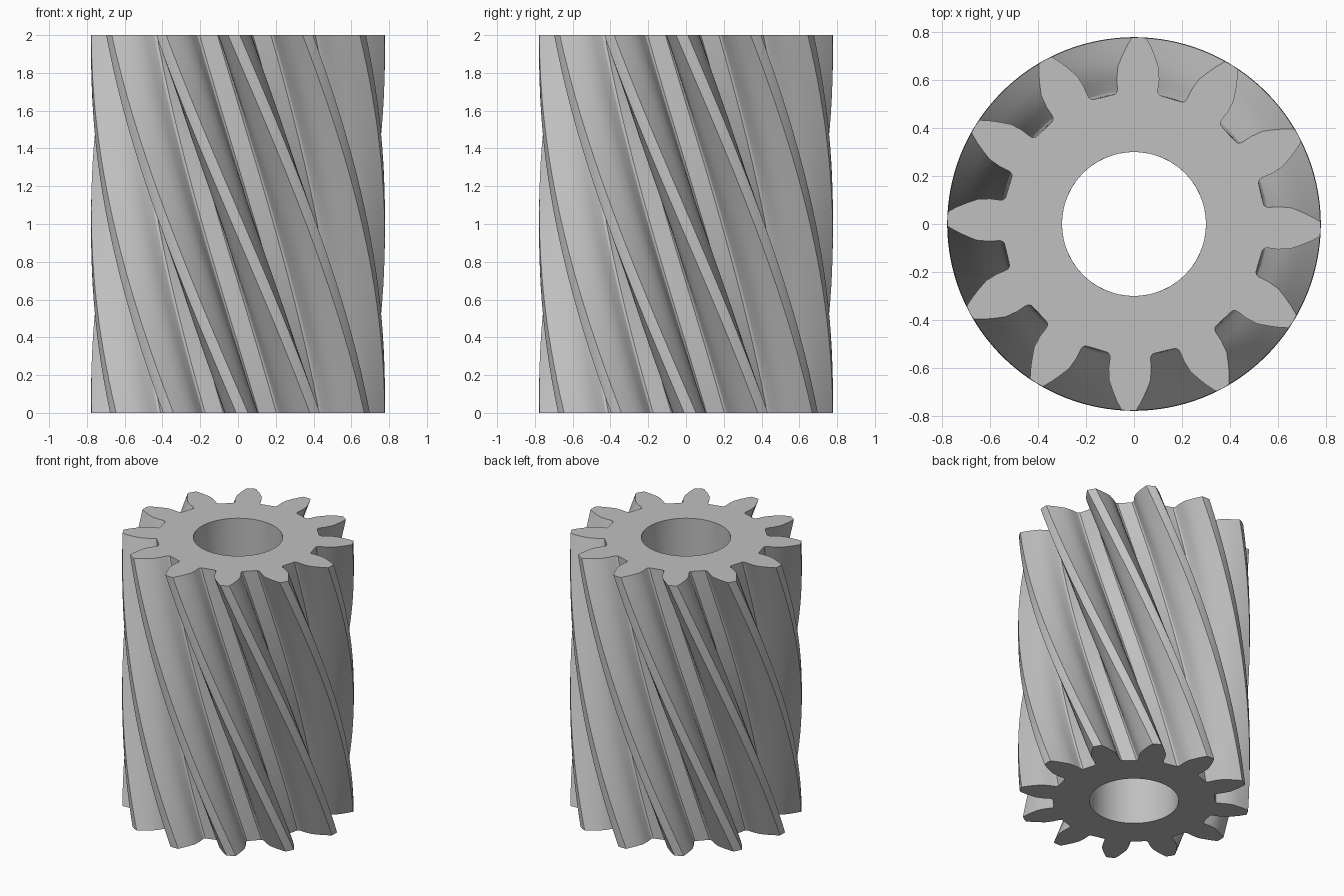
import bpy
import bmesh
import math

cube = bpy.data.objects.get("Cube")
if cube:
    bpy.data.objects.remove(cube, do_unlink=True)

TEETH = 12
LEVELS = 24
HEIGHT = 2.0
TWIST = math.radians(63.2)
BORE = 0.3

# Half tooth, tip to root: radius and half angle
FLANK = [(0.777, 0.040), (0.74, 0.070), (0.70, 0.100), (0.66, 0.130),
         (0.61, 0.146), (0.57, 0.149), (0.556, 0.155), (0.547, 0.172)]

# Steel material
steel = bpy.data.materials.new("plain grey steel")
steel.use_nodes = True
colour = (0.53, 0.53, 0.53, 1.0)
steel.diffuse_color = colour
steel.node_tree.nodes["Principled BSDF"].inputs["Base Color"].default_value = colour

# Full gear outline in polar form, one tooth at a time
pitch = 2 * math.pi / TEETH
outline = []
for t in range(TEETH):
    centre = t * pitch
    outline += [(r, centre - a) for r, a in reversed(FLANK)]
    outline.append((0.779, centre))
    outline += [(r, centre + a) for r, a in FLANK]
    outline.append((0.544, centre + pitch / 2))
count = len(outline)


def ring(bm, points, z, turn):
    return [bm.verts.new((r * math.cos(a + turn), r * math.sin(a + turn), z))
            for r, a in points]


def bridge(bm, first, second):
    faces = []
    for i in range(count):
        j = (i + 1) % count
        faces.append(bm.faces.new((first[i], first[j], second[j], second[i])))
    return faces


# Twisted teeth and bore, level by level
bm = bmesh.new()
start = outline[0][1]
bore_points = [(BORE, start + 2 * math.pi * i / count) for i in range(count)]
outer, inner = [], []
for k in range(LEVELS + 1):
    f = k / LEVELS
    turn = TWIST * (0.5 - f)
    outer.append(ring(bm, outline, f * HEIGHT, turn))
    inner.append(ring(bm, bore_points, f * HEIGHT, turn))
for k in range(LEVELS):
    bridge(bm, outer[k], outer[k + 1])
    bridge(bm, inner[k + 1], inner[k])

# Flat end faces
bridge(bm, inner[0], outer[0])
bridge(bm, outer[-1], inner[-1])
bmesh.ops.recalc_face_normals(bm, faces=bm.faces)

mesh = bpy.data.meshes.new("helical_gear")
bm.to_mesh(mesh)
bm.free()
mesh.materials.append(steel)
gear = bpy.data.objects.new("helical_gear", mesh)
bpy.context.collection.objects.link(gear)

# Smooth flanks with crisp tooth edges
bpy.ops.object.select_all(action='DESELECT')
gear.select_set(True)
bpy.context.view_layer.objects.active = gear
bpy.ops.object.shade_smooth_by_angle(angle=math.radians(30))
